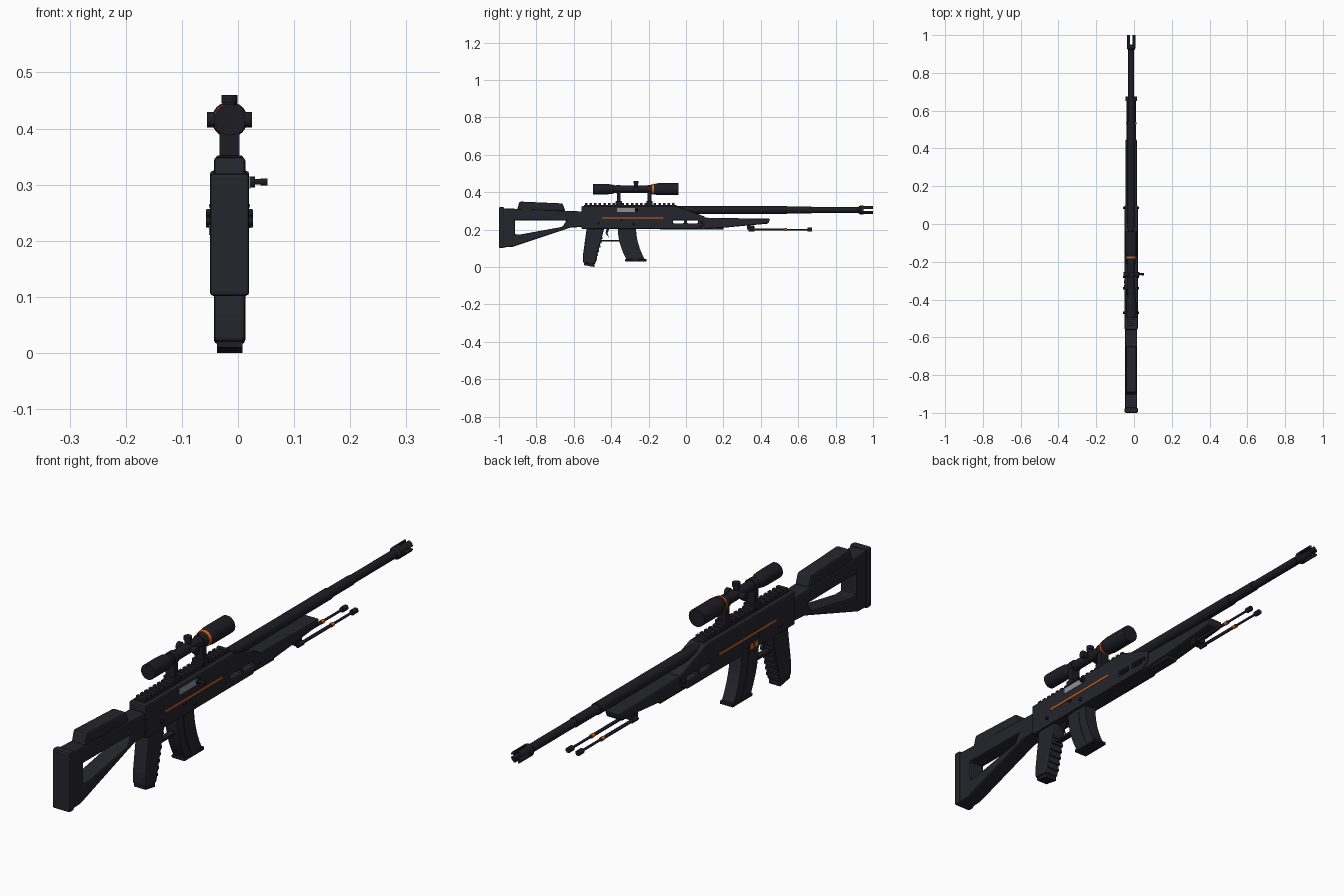
import bpy, bmesh, math
from mathutils import Vector

if "Cube" in bpy.data.objects:
    bpy.data.objects.remove(bpy.data.objects["Cube"])

# Shared reference lines
CENTRE = -0.015
HALF = 0.035
BELLY, DECK = 0.204, 0.325
BORE, SIGHT = 0.305, 0.416
ALONG, UP, LEFT = Vector((0, 1, 0)), Vector((0, 0, 1)), Vector((1, 0, 0))


def material(name, red, green, blue):
    mat = bpy.data.materials.new(name)
    mat.use_nodes = True
    mat.diffuse_color = (red, green, blue, 1)
    shader = mat.node_tree.nodes["Principled BSDF"]
    shader.inputs["Base Color"].default_value = mat.diffuse_color
    shader.inputs["Roughness"].default_value = 0.6
    return mat


BODY = material("dark slate", 0.018, 0.018, 0.026)
METAL = material("gun black", 0.013, 0.012, 0.018)
ORANGE = material("orange", 0.7, 0.13, 0.015)
GREY = material("light grey", 0.27, 0.28, 0.3)


def finish(name, bm, mat, bevel, cutters):
    bmesh.ops.recalc_face_normals(bm, faces=bm.faces)
    mesh = bpy.data.meshes.new(name)
    bm.to_mesh(mesh)
    bm.free()
    mesh.materials.append(mat)
    part = bpy.data.objects.new(name, mesh)
    bpy.context.collection.objects.link(part)
    bpy.ops.object.select_all(action='DESELECT')
    part.select_set(True)
    bpy.context.view_layer.objects.active = part
    for cutter in cutters:
        cut = part.modifiers.new("cut", 'BOOLEAN')
        cut.operation = 'DIFFERENCE'
        cut.solver = 'EXACT'
        cut.object = cutter
        bpy.ops.object.modifier_apply(modifier=cut.name)
        bpy.data.objects.remove(cutter)
    if bevel:
        edge = part.modifiers.new("bevel", 'BEVEL')
        edge.width = bevel
        edge.segments = 2
        edge.limit_method = 'ANGLE'
    return part


def prism(name, outline, half, mat=BODY, bevel=0, x=CENTRE, cutters=()):
    """Side outline of (y, z) points, extruded across x."""
    bm = bmesh.new()
    face = bm.faces.new([bm.verts.new((x - half, y, z)) for y, z in outline])
    grown = bmesh.ops.extrude_face_region(bm, geom=[face])["geom"]
    moved = [item for item in grown if isinstance(item, bmesh.types.BMVert)]
    bmesh.ops.translate(bm, verts=moved, vec=LEFT * half * 2)
    return finish(name, bm, mat, bevel, cutters)


def box(name, rear, front, low, high, half, mat=BODY, bevel=0, x=CENTRE):
    outline = [(rear, low), (front, low), (front, high), (rear, high)]
    return prism(name, outline, half, mat, bevel, x)


def tube(name, start, length, radius, tip=None, axis=ALONG, mat=METAL, sides=24, cutters=()):
    """Round bar or cone running from a start point along an axis."""
    bm = bmesh.new()
    bmesh.ops.create_cone(bm, cap_ends=True, segments=sides, radius1=radius,
                          radius2=radius if tip is None else tip, depth=length)
    turn = UP.rotation_difference(axis).to_matrix()
    for vert in bm.verts:
        vert.co = turn @ vert.co + Vector(start) + axis * length / 2
    part = finish(name, bm, mat, 0, cutters)
    bpy.ops.object.shade_smooth_by_angle(angle=math.radians(35))
    return part


def on_axis(y, z, x=CENTRE):
    return (x, y, z)


# Skeleton stock, butt pad and cheek rest
window = prism("window_cutter", [(-0.915, 0.25), (-0.915, 0.175), (-0.88, 0.175),
                                 (-0.66, 0.215), (-0.64, 0.248)], 0.1)
prism("stock", [(-0.98, 0.105), (-0.93, 0.107), (-0.62, 0.21), (-0.55, 0.215),
                (-0.55, 0.297), (-0.98, 0.314)], HALF * 0.9, bevel=0.006, cutters=[window])
box("butt_pad", -1, -0.972, 0.102, 0.32, HALF, bevel=0.006)
prism("cheek_rest", [(-0.905, 0.3), (-0.645, 0.3), (-0.66, 0.34), (-0.89, 0.35)],
      HALF * 0.8, bevel=0.007)

# Receiver with vent slots, handguard and belly plate
slots = [box("slot_cutter", rear, rear + 0.06, 0.234, 0.25, 0.1) for rear in (-0.07, 0.005)]
prism("receiver", [(-0.56, BELLY), (0.06, BELLY), (0.1, 0.225), (0.1, 0.27),
                   (-0.05, DECK), (-0.56, DECK)], HALF, bevel=0.006, cutters=slots)
prism("handguard", [(0.07, BELLY), (0.2, 0.21), (0.44, 0.232), (0.45, 0.258), (0.08, 0.264)],
      HALF * 0.85, bevel=0.006)
box("belly_plate", -0.14, 0.2, 0.2, 0.212, HALF * 0.6)

# Toothed top rail
box("rail_base", -0.545, -0.05, 0.32, 0.332, 0.02)
for tooth in range(20):
    rear = -0.54 + tooth * 0.0245
    box("rail_tooth", rear, rear + 0.013, 0.33, 0.341, 0.02)

# Stepped barrel and forked muzzle
rear = -0.06
for front, radius in ((0.54, 0.021), (0.67, 0.018), (0.94, 0.0155)):
    tube("barrel_section", on_axis(rear, BORE), front - rear, radius)
    rear = front
forks = [box("fork_cutter", 0.95, 1.1, BORE - tall, BORE + tall, wide)
         for tall, wide in ((0.005, 0.1), (0.1, 0.006))]
tube("muzzle_collar", on_axis(0.92, BORE), 0.01, 0.0155, 0.023)
tube("muzzle_brake", on_axis(0.93, BORE), 0.07, 0.023, cutters=forks)

# Stripes and pins on both sides of the receiver
for axis in (LEFT, -LEFT):
    side = CENTRE + axis.x * HALF
    box("side_stripe", -0.45, -0.12, 0.259, 0.266, 0.0015, ORANGE, x=side)
    for y, z in ((-0.28, 0.23), (-0.34, 0.25), (-0.47, 0.235), (0.085, 0.24)):
        tube("receiver_pin", (side, y, z), 0.007, 0.007, 0.006, axis, sides=12)

# Ejection port, selector marks and bolt handle
box("ejection_port", -0.37, -0.272, 0.293, 0.315, 0.002, GREY, x=CENTRE + HALF)
for y in (-0.34, -0.315):
    box("selector_mark", y, y + 0.016, 0.21, 0.23, 0.002, ORANGE, x=CENTRE - HALF)
for name, reach, radius in (("bolt_base", 0.01, 0.01), ("bolt_stem", 0.02, 0.005)):
    tube(name, on_axis(-0.265, BORE, CENTRE + HALF), reach, radius, axis=LEFT, sides=12)
tube("bolt_knob", on_axis(-0.265, BORE, 0.04), 0.013, 0.0065, axis=LEFT, sides=12)

# Pistol grip with finger ridges
prism("grip", [(-0.53, 0.215), (-0.435, 0.215), (-0.465, 0.1), (-0.485, 0.015),
               (-0.55, 0.02), (-0.55, 0.07)], HALF * 0.8, bevel=0.008)
prism("grip_cap", [(-0.545, 0.01), (-0.49, 0), (-0.49, 0.02), (-0.545, 0.025)],
      HALF * 0.65, METAL)
for ridge in range(6):
    low, front = 0.035 + ridge * 0.023, -0.476 + ridge * 0.006
    box("grip_ridge", front - 0.03, front, low, low + 0.01, HALF * 0.7)

# Trigger and guard
prism("trigger", [(-0.425, BELLY), (-0.41, BELLY), (-0.42, 0.18), (-0.412, 0.157),
                  (-0.43, 0.18)], 0.006, METAL)
box("trigger_guard", -0.455, -0.35, 0.136, 0.145, 0.011, METAL)


# Curved magazine
def magazine_edge(top, steps=6):
    return [(top + 0.047 * (i / steps) ** 2, 0.21 - 0.17 * i / steps) for i in range(steps + 1)]


for name, back, front, half in (("magazine", -0.365, -0.267, 0.024),
                                ("magazine_rib", -0.33, -0.305, 0.026)):
    prism(name, magazine_edge(back) + magazine_edge(front)[::-1], half)
box("magazine_base", -0.325, -0.21, 0.03, 0.042, 0.027, METAL, bevel=0.003)

# Telescopic sight: each section runs on from the last
rear, radius = -0.498, 0.028
for name, front, tip in (("eyepiece", -0.43, 0.028), ("eyepiece_collar", -0.4, 0.026),
                         ("eyepiece_taper", -0.375, 0.019), ("sight_tube", -0.21, 0.019),
                         ("objective_taper", -0.15, 0.032), ("objective", -0.04, 0.032)):
    tube(name, on_axis(rear, SIGHT), front - rear, radius, tip, sides=32)
    rear, radius = front, tip
tube("sight_band", on_axis(-0.182, SIGHT), 0.01, 0.0275, 0.0295, mat=ORANGE, sides=32)
for axis, reach in ((UP, 0.044), (LEFT, 0.04), (-LEFT, 0.04)):
    hub = Vector(on_axis(-0.268, SIGHT))
    tube("turret_stem", hub, reach - 0.012, 0.011, axis=axis, sides=16)
    tube("turret_cap", hub + axis * (reach - 0.014), 0.014, 0.014, axis=axis, sides=16)
for y in (-0.36, -0.195):
    tube("sight_ring", on_axis(y - 0.011, SIGHT), 0.022, 0.023)
    box("sight_mount", y - 0.01, y + 0.01, DECK, SIGHT, 0.018, METAL)
    box("mount_clamp", y - 0.017, y + 0.017, 0.332, 0.352, 0.024, METAL, bevel=0.003)

# Folded bipod
box("bipod_mount", 0.325, 0.365, 0.2, 0.222, 0.02, METAL, bevel=0.003)
for x in (CENTRE - 0.02, CENTRE + 0.02):
    for name, rear, length, radius, mat in (
            ("bipod_hinge", 0.335, 0.03, 0.009, METAL), ("bipod_leg", 0.35, 0.18, 0.006, METAL),
            ("bipod_shin", 0.53, 0.13, 0.0045, METAL), ("bipod_band", 0.527, 0.014, 0.0075, ORANGE),
            ("bipod_foot", 0.65, 0.024, 0.01, METAL)):
        tube(name, on_axis(rear, 0.2, x), length, radius, mat=mat, sides=12)
